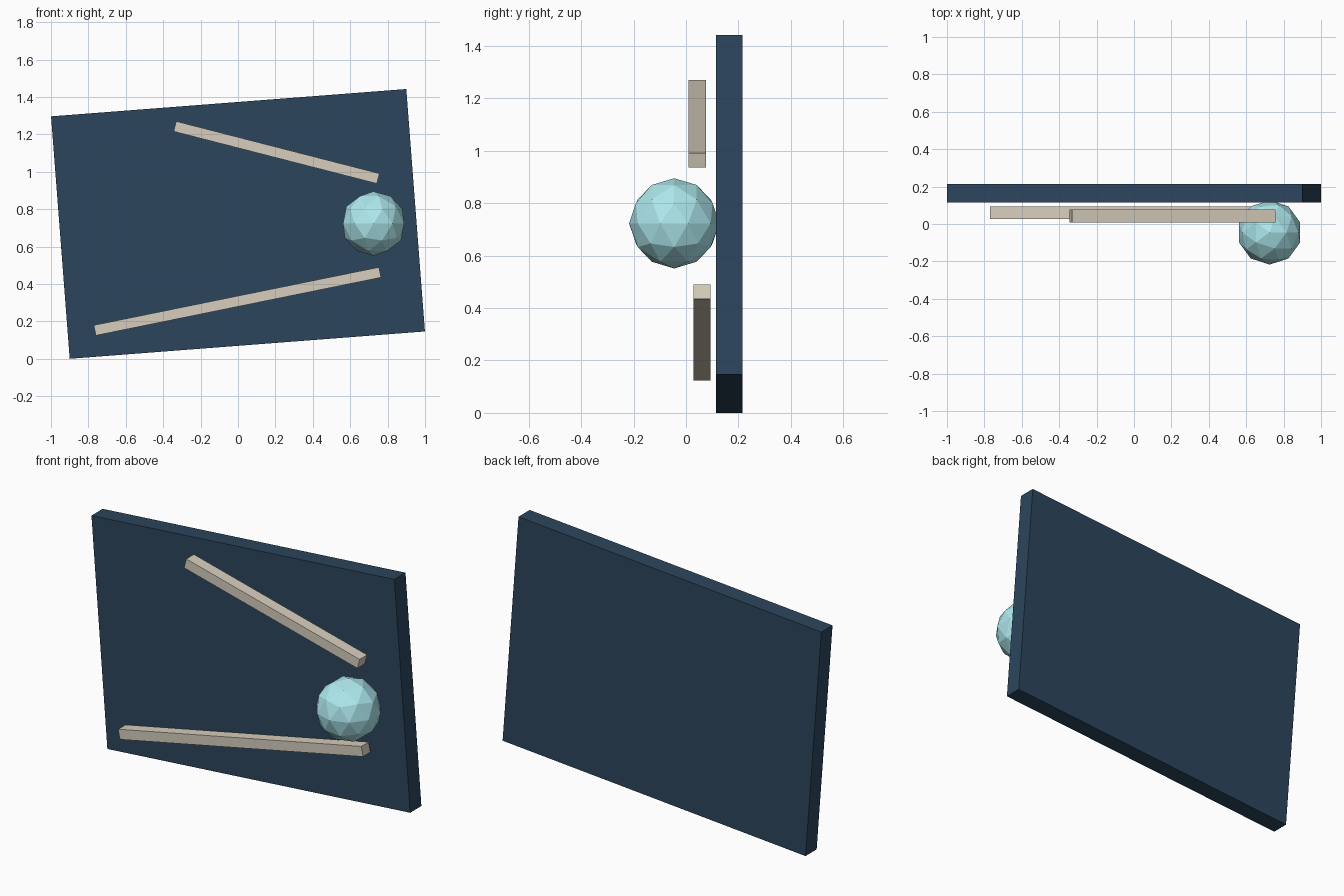
import bpy
from math import radians

if "Cube" in bpy.data.objects:
    bpy.data.objects.remove(bpy.data.objects["Cube"])


def material(name, color):
    m = bpy.data.materials.new(name)
    m.diffuse_color = (*color, 1)
    m.use_nodes = True
    m.node_tree.nodes["Principled BSDF"].inputs["Base Color"].default_value = m.diffuse_color
    return m


def slab(name, center, size, tilt, mat):
    # box rotated in the front (xz) plane, tilt counter-clockwise seen from the front
    bpy.ops.mesh.primitive_cube_add(size=1, location=center, rotation=(0, -radians(tilt), 0))
    ob = bpy.context.object
    ob.name = name
    ob.scale = size
    ob.data.materials.append(mat)
    return ob


navy = material("navy", (0.025, 0.06, 0.11))
cream = material("cream", (0.68, 0.62, 0.51))
aqua = material("aqua", (0.42, 0.81, 0.85))

# Tilted backing panel
slab("panel", (0, 0.165, 0.721), (1.905, 0.1, 1.3), 4.4, navy)

# Two converging bars in front of the panel
slab("lower_bar", (-0.003, 0.061, 0.307), (1.556, 0.066, 0.056), 11.5, cream)
slab("upper_bar", (0.206, 0.043, 1.103), (1.122, 0.068, 0.056), -14.4, cream)

# Faceted ball touching the panel
bpy.ops.mesh.primitive_ico_sphere_add(subdivisions=2, radius=0.172, location=(0.725, -0.045, 0.723))
ball = bpy.context.object
ball.name = "ball"
ball.data.materials.append(aqua)
